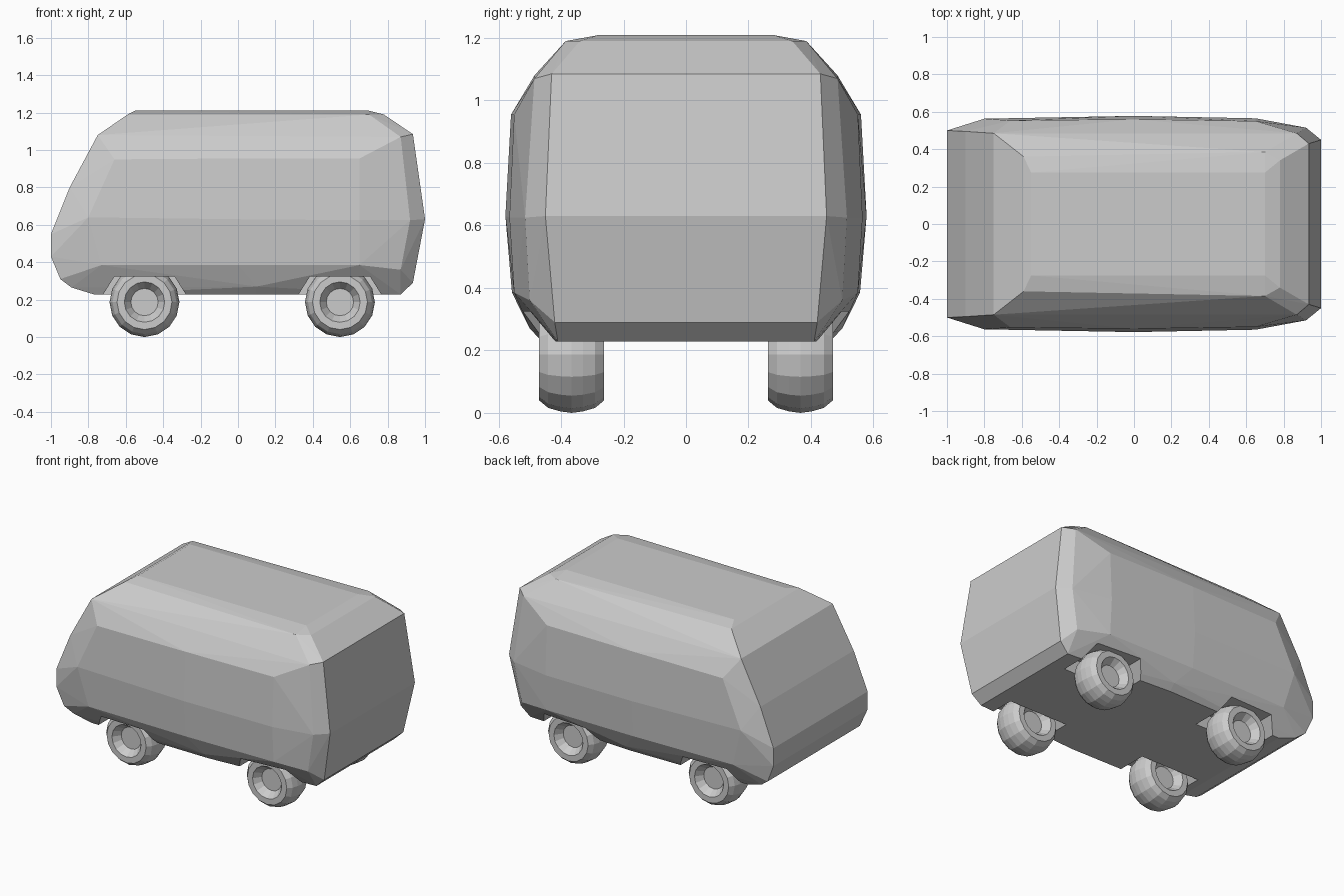
import bpy, bmesh, math

cube = bpy.data.objects.get("Cube")
if cube:
    bpy.data.objects.remove(cube, do_unlink=True)

grey = bpy.data.materials.new("light_grey")
grey.use_nodes = True
grey.diffuse_color = (0.6, 0.6, 0.6, 1)
grey.node_tree.nodes["Principled BSDF"].inputs["Base Color"].default_value = (0.6, 0.6, 0.6, 1)


def make_object(name, bm):
    bmesh.ops.recalc_face_normals(bm, faces=bm.faces)
    mesh = bpy.data.meshes.new(name)
    bm.to_mesh(mesh)
    bm.free()
    mesh.materials.append(grey)
    obj = bpy.data.objects.new(name, mesh)
    bpy.context.collection.objects.link(obj)
    return obj


# Faceted body shell: convex skin over mirrored corner points
nose = [(-1, .5, .55), (-1, .5, .43), (-.95, .49, .31), (-.89, .47, .265), (-.9, .495, .8)]
roof = [(-.55, .275, 1.21), (.7, .275, 1.21), (-.59, .36, 1.19), (.7, .385, 1.19), (.78, .34, 1.19)]
shoulder = [(-.75, .485, 1.08), (.87, .485, 1.07), (-.66, .553, .95), (0, .56, .955), (.65, .55, .955)]
waist = [(-.8, .563, .64), (0, .578, .63), (.65, .565, .625), (.92, .515, .625)]
sill = [(-.73, .545, .385), (0, .557, .385), (.65, .55, .385), (.87, .5, .36), (.1, .5, .27),
        (-.77, .45, .228), (.1, .46, .228), (.87, .41, .228)]
tail = [(.935, .43, 1.085), (1, .45, .63), (.935, .42, .29)]

bm = bmesh.new()
for x, y, z in nose + roof + shoulder + waist + sill + tail:
    for side in (-1, 1):
        bm.verts.new((x, y * side, z))
hull = bmesh.ops.convex_hull(bm, input=bm.verts)
unused = {v for v in hull["geom_interior"] + hull["geom_unused"] if isinstance(v, bmesh.types.BMVert)}
bmesh.ops.delete(bm, geom=list(unused), context='VERTS')
bmesh.ops.dissolve_limit(bm, angle_limit=math.radians(1.5), verts=bm.verts, edges=bm.edges)
body = make_object("body", bm)

# Wheel arch pockets, cut with sloped-sided blocks
AXLES = (-.5, .545)
bm = bmesh.new()
for axle in AXLES:
    for side in (-1, 1):
        outline = [(-.27, .15), (-.16, .325), (.16, .325), (.27, .15)]
        face = bm.faces.new([bm.verts.new((axle + x, side * .255, z)) for x, z in outline])
        new = bmesh.ops.extrude_face_region(bm, geom=[face])["geom"]
        bmesh.ops.translate(bm, vec=(0, side * .45, 0),
                            verts=[v for v in new if isinstance(v, bmesh.types.BMVert)])
cutter = make_object("arch_cutter", bm)
cutter.hide_render = True
cutter.hide_viewport = True
cut = body.modifiers.new("wheel_arches", 'BOOLEAN')
cut.operation = 'DIFFERENCE'
cut.solver = 'EXACT'
cut.object = cutter
bpy.context.view_layer.update()
depsgraph = bpy.context.evaluated_depsgraph_get()
carved = bpy.data.meshes.new_from_object(body.evaluated_get(depsgraph))
body.modifiers.clear()
body.data = carved
bpy.data.objects.remove(cutter, do_unlink=True)

# Wheels: half profile (offset across the tyre, radius) turned in 16 steps
half = [(.055, 0), (.055, .073), (.104, .108), (.104, .147), (.075, .171), (.037, .182)]
profile = half + [(0, .187)] + [(-o, r) for o, r in reversed(half)]
for axle, end in zip(AXLES, ("front", "rear")):
    for side, label in ((-1, "right"), (1, "left")):
        bm = bmesh.new()
        verts = [bm.verts.new((0, o, r)) for o, r in profile]
        edges = [bm.edges.new(pair) for pair in zip(verts, verts[1:])]
        bmesh.ops.spin(bm, geom=verts + edges, cent=(0, 0, 0), axis=(0, 1, 0),
                       angle=math.tau, steps=16)
        bmesh.ops.remove_doubles(bm, verts=bm.verts, dist=.0005)
        wheel = make_object(f"{end}_{label}_wheel", bm)
        wheel.location = (axle, side * .366, .187)
